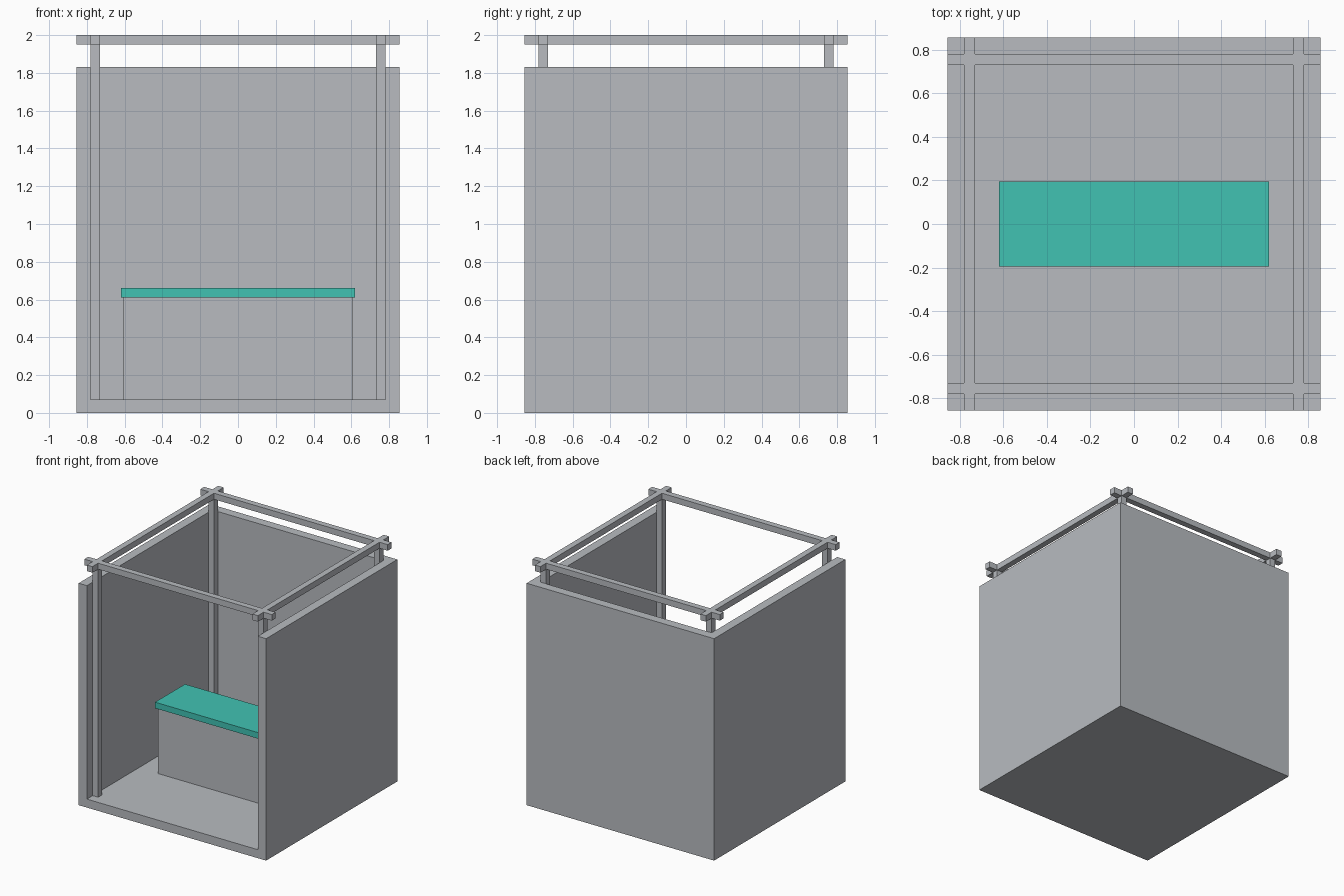
import bpy
import bmesh

default_cube = bpy.data.objects.get("Cube")
if default_cube:
    bpy.data.objects.remove(default_cube, do_unlink=True)

HALF, TOP = 0.855, 2.0          # outer half width, overall height
WALL_TOP, FLOOR = 1.83, 0.07
INNER, POST = 0.78, 0.05        # inside wall face, post and rail width


def material(name, colour):
    mat = bpy.data.materials.new(name)
    mat.use_nodes = True
    mat.diffuse_color = colour
    mat.node_tree.nodes["Principled BSDF"].inputs["Base Color"].default_value = colour
    return mat


grey = material("light_grey", (0.48, 0.50, 0.53, 1))
teal = material("teal", (0.053, 0.54, 0.45, 1))


def finish(name, bm, mat):
    bmesh.ops.recalc_face_normals(bm, faces=bm.faces)
    mesh = bpy.data.meshes.new(name)
    bm.to_mesh(mesh)
    bm.free()
    mesh.materials.append(mat)
    obj = bpy.data.objects.new(name, mesh)
    bpy.context.collection.objects.link(obj)
    return obj


def box(name, low, high, mat):
    bm = bmesh.new()
    bmesh.ops.create_cube(bm, size=1)
    for v in bm.verts:
        v.co = [low[i] if v.co[i] < 0 else high[i] for i in range(3)]
    return finish(name, bm, mat)


# Booth shell: a solid block hollowed out through the top and the front
shell = box("booth_shell", (-HALF, -HALF, 0), (HALF, HALF, WALL_TOP), grey)
cutter = box("shell_cutter", (-INNER, -1, FLOOR), (INNER, INNER, TOP), grey)
cutter.hide_render = True
cut = shell.modifiers.new("hollow", "BOOLEAN")
cut.operation = "DIFFERENCE"
cut.solver = "EXACT"
cut.object = cutter
bpy.context.view_layer.objects.active = shell
bpy.ops.object.modifier_apply(modifier=cut.name)
bpy.data.objects.remove(cutter, do_unlink=True)

# Corner posts
for x_side, x in (("right", -INNER), ("left", INNER - POST)):
    for y_side, y in (("front", -INNER), ("back", INNER - POST)):
        box(f"{y_side}_{x_side}_post", (x, y, FLOOR),
            (x + POST, y + POST, TOP - POST), grey)

# Top frame: crossing rails joined as one lattice, then thickened
lines = [-HALF, -INNER, POST - INNER, INNER - POST, INNER, HALF]
bm = bmesh.new()
grid = [[bm.verts.new((x, y, TOP - POST)) for y in lines] for x in lines]
for i in range(5):
    for j in range(5):
        if i in (1, 3) or j in (1, 3):
            bm.faces.new((grid[i][j], grid[i + 1][j],
                          grid[i + 1][j + 1], grid[i][j + 1]))
bmesh.ops.delete(bm, geom=[v for v in bm.verts if not v.link_faces], context="VERTS")
lifted = bmesh.ops.extrude_face_region(bm, geom=bm.faces[:], use_keep_orig=True)
bmesh.ops.translate(bm, vec=(0, 0, POST),
                    verts=[g for g in lifted["geom"] if isinstance(g, bmesh.types.BMVert)])
bmesh.ops.dissolve_limit(bm, angle_limit=0.01, verts=bm.verts[:], edges=bm.edges[:])
finish("top_frame", bm, grey)

# Counter
box("counter_base", (-0.605, -0.18, FLOOR), (0.605, 0.18, 0.61), grey)
box("counter_top", (-0.62, -0.195, 0.61), (0.62, 0.195, 0.66), teal)
